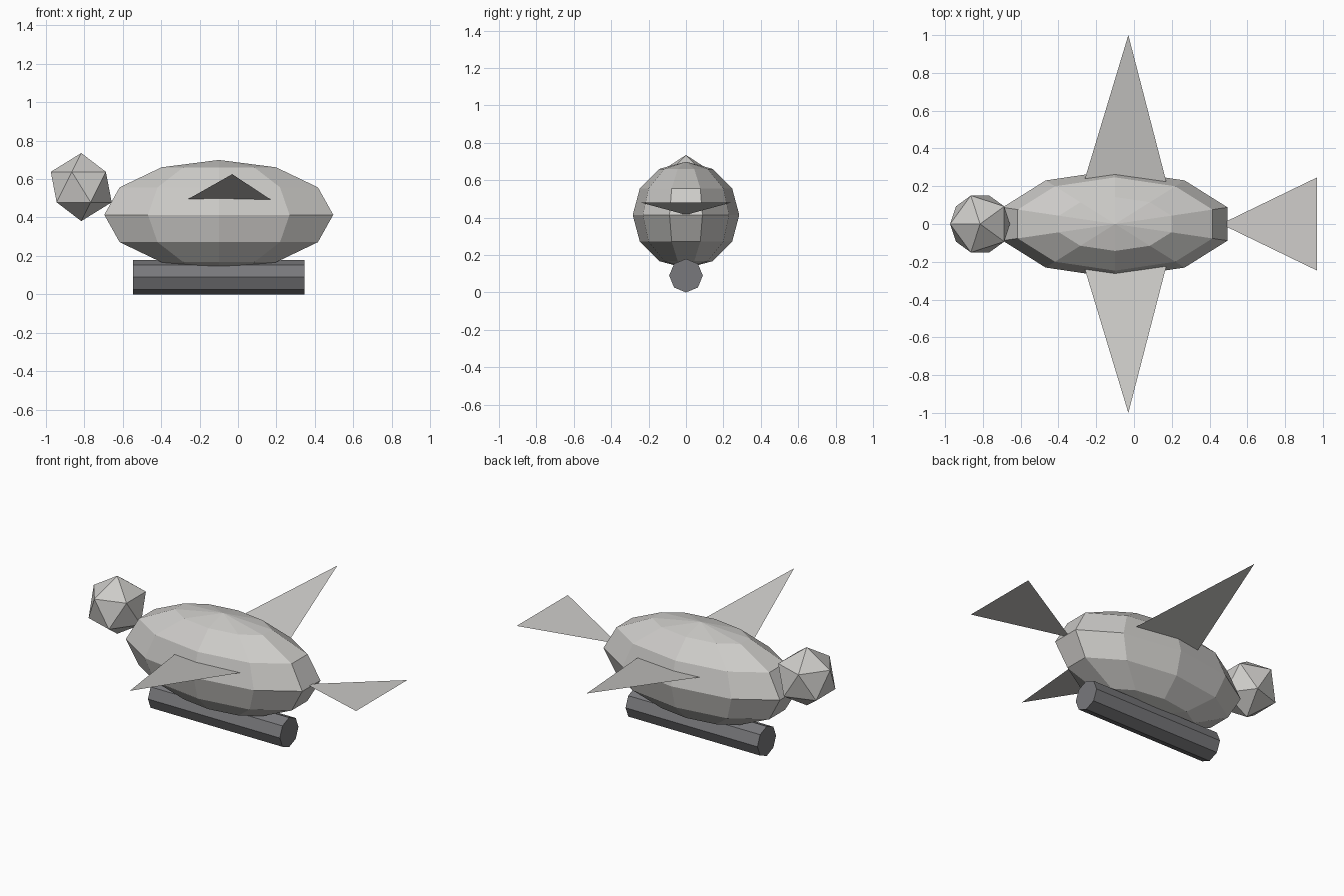
import bpy
import bmesh
from math import sin, cos, pi
from mathutils import Matrix

cube = bpy.data.objects.get("Cube")
if cube:
    bpy.data.objects.remove(cube, do_unlink=True)


def material(name, color):
    mat = bpy.data.materials.new(name)
    mat.use_nodes = True
    mat.diffuse_color = color
    mat.node_tree.nodes["Principled BSDF"].inputs["Base Color"].default_value = color
    return mat


light_grey = material("light_grey", (0.61, 0.60, 0.58, 1))
dark_grey = material("dark_grey", (0.19, 0.19, 0.20, 1))


def add_object(name, bm, mat):
    mesh = bpy.data.meshes.new(name)
    bm.to_mesh(mesh)
    bm.free()
    mesh.materials.append(mat)
    obj = bpy.data.objects.new(name, mesh)
    bpy.context.collection.objects.link(obj)
    return obj


def flat_panel(name, corners, mat):
    bm = bmesh.new()
    face = bm.faces.new([bm.verts.new(c) for c in corners])
    face.normal_update()
    if face.normal.z < 0:
        face.normal_flip()
    return add_object(name, bm, mat)


# Body: half-circle profile spun into a ten-sided ball, then stretched
bm = bmesh.new()
arc = [bm.verts.new((0, cos(a), sin(a))) for a in (pi * (i / 6 - 0.5) for i in range(7))]
edges = [bm.edges.new(pair) for pair in zip(arc, arc[1:])]
bmesh.ops.spin(bm, geom=arc + edges, axis=(0, 0, 1), cent=(0, 0, 0),
               angle=2 * pi, steps=10)
bmesh.ops.remove_doubles(bm, verts=bm.verts, dist=0.001)
bmesh.ops.recalc_face_normals(bm, faces=bm.faces)
bmesh.ops.transform(bm, verts=bm.verts, matrix=Matrix.Translation((-0.1, 0, 0.414))
                    @ Matrix.Diagonal((0.626, 0.285, 0.285, 1)))
add_object("body", bm, light_grey)

# Head: plain icosahedron
bm = bmesh.new()
bmesh.ops.create_icosphere(bm, subdivisions=1, radius=0.177,
                           matrix=Matrix.Translation((-0.815, 0, 0.558))
                           @ Matrix.Rotation(pi, 4, "Z"))
add_object("head", bm, light_grey)

# Perch: eight-sided bar lying along x
bm = bmesh.new()
bmesh.ops.create_cone(bm, cap_ends=True, segments=8, radius1=0.09, radius2=0.09, depth=0.89,
                      matrix=Matrix.Translation((-0.1, 0, 0.09))
                      @ Matrix.Rotation(pi / 2, 4, "Y"))
add_object("perch", bm, dark_grey)

# Wings: thin triangles rising outward from inside the body
for name, side in (("front_wing", -1), ("back_wing", 1)):
    flat_panel(name, [(-0.287, 0.15 * side, 0.48), (0.19, 0.15 * side, 0.48),
                      (-0.03, side, 0.625)], light_grey)

# Tail: thin triangle fanning out behind
flat_panel("tail", [(0.46, 0, 0.415), (0.97, -0.247, 0.482), (0.97, 0.247, 0.482)], light_grey)
